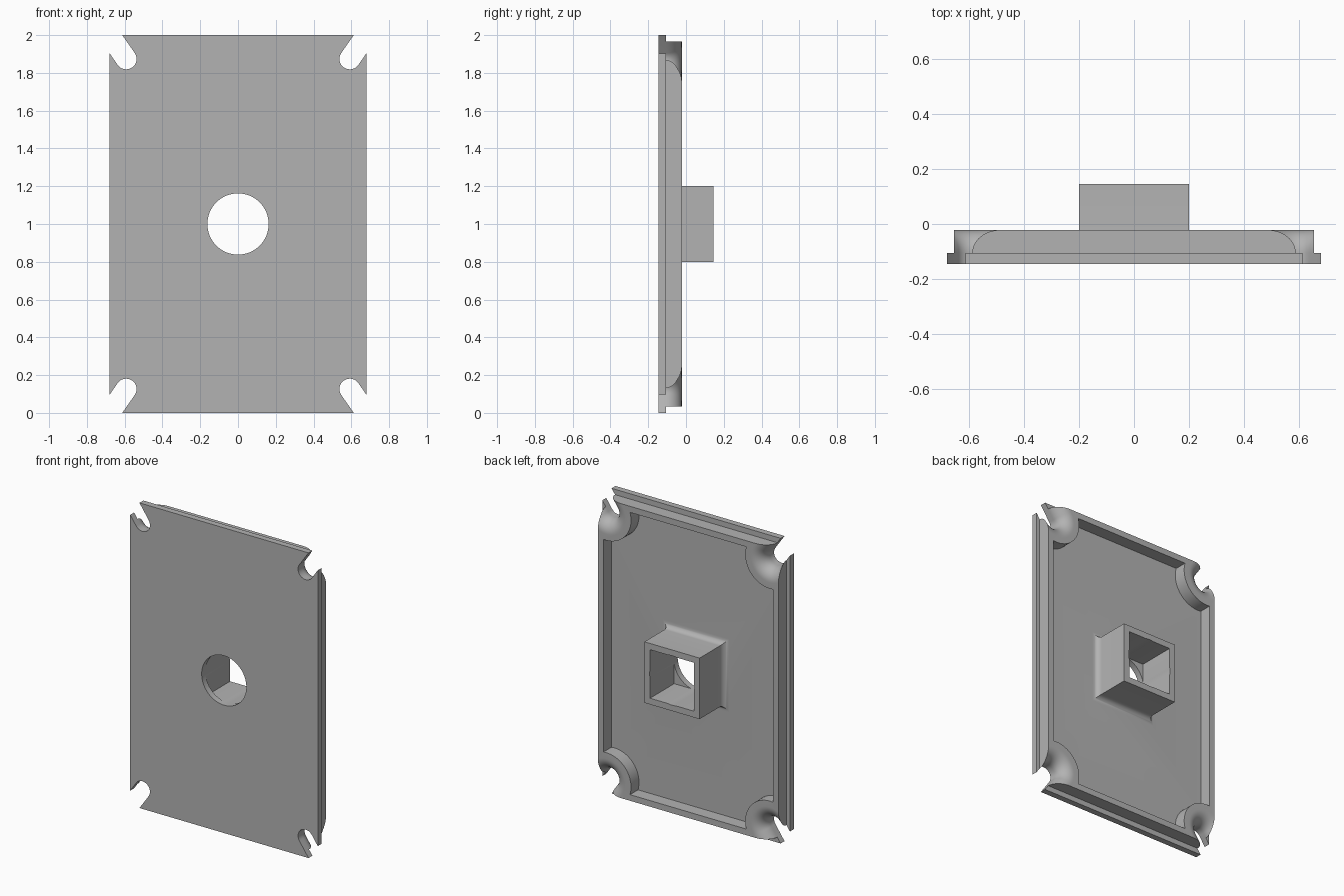
import bpy, bmesh
from math import sin, cos, pi, atan2
from mathutils import Vector

cube = bpy.data.objects.get("Cube")
if cube:
    bpy.data.objects.remove(cube, do_unlink=True)

grey = bpy.data.materials.new("mid grey")
grey.use_nodes = True
grey.diffuse_color = (0.45, 0.45, 0.45, 1)
grey.node_tree.nodes["Principled BSDF"].inputs["Base Color"].default_value = grey.diffuse_color

# Main levels along y and sizes in the x-z plane
FRONT, FLOOR, RIM, BACK = -0.145, -0.105, -0.022, 0.145
MID = 1.0
HOLE_X, HOLE_Z, SLOT_R = 0.592, 0.874, 0.055
FLARE = RIM - FLOOR
WALL = 0.04
CORNERS = [(sx, sz) for sx in (-1, 1) for sz in (-1, 1)]


def loft(bm, rings):
    """Closed solid through rings of (x, z) points, each at its own y."""
    loops = [[bm.verts.new((x, y, z + MID)) for x, z in pts] for y, pts in rings]
    n = len(loops[0])
    for a, b in zip(loops, loops[1:]):
        for i in range(n):
            j = (i + 1) % n
            bm.faces.new((a[i], a[j], b[j], b[i]))
    bm.faces.new(loops[0])
    bm.faces.new(loops[-1])


def solid(name, *lofts):
    bm = bmesh.new()
    for rings in lofts:
        loft(bm, rings)
    bmesh.ops.recalc_face_normals(bm, faces=bm.faces[:])
    mesh = bpy.data.meshes.new(name)
    bm.to_mesh(mesh)
    bm.free()
    mesh.materials.append(grey)
    ob = bpy.data.objects.new(name, mesh)
    bpy.context.collection.objects.link(ob)
    return ob


def rect(w, h):
    return [(-w, -h), (w, -h), (w, h), (-w, h)]


def circle(cx, cz, r, n=64):
    return [(cx + r * cos(2 * pi * i / n), cz + r * sin(2 * pi * i / n)) for i in range(n)]


def prism(pts, y0, y1):
    return [(y0, pts), (y1, pts)]


def combine(target, tool, operation):
    mod = target.modifiers.new(operation, "BOOLEAN")
    mod.operation, mod.solver, mod.object = operation, "EXACT", tool
    bpy.context.view_layer.objects.active = target
    bpy.ops.object.modifier_apply(modifier=mod.name)
    bpy.data.objects.remove(tool, do_unlink=True)


def slot_outline(r, sx, sz, n=32):
    """Round-ended slot that runs out through the corner."""
    out = Vector((0.68 - HOLE_X, 1.0 - HOLE_Z)).normalized()
    a = atan2(out.y, out.x)
    c = Vector((HOLE_X, HOLE_Z))
    pts = [c + r * Vector((cos(a + pi / 2 + pi * i / n), sin(a + pi / 2 + pi * i / n)))
           for i in range(n + 1)]
    pts += [pts[-1] + out * 0.4, pts[0] + out * 0.4]
    return [(sx * p.x, sz * p.y) for p in pts]


def flared_slot(sx, sz, steps=12):
    levels = [(-0.2, SLOT_R)]
    for i in range(steps + 1):
        t = pi / 2 * i / steps
        levels.append((FLOOR + FLARE * sin(t), SLOT_R + FLARE * (1 - cos(t))))
    levels.append((0.05, SLOT_R + FLARE))
    return [(y, slot_outline(r, sx, sz)) for y, r in levels]


# Face plate with a raised, slightly inset block for the rim
cover = solid("cover_plate", prism(rect(0.68, 1.0), FRONT, FLOOR))
combine(cover, solid("rim_block", prism(rect(0.655, 0.965), FLOOR - 0.02, RIM)), "UNION")

# Pocket inside the rim, leaving a round collar in each corner
pocket = solid("pocket", prism(rect(0.655 - WALL, 0.965 - WALL), FLOOR, 0.1))
collars = solid("collars", *[prism(circle(sx * HOLE_X, sz * HOLE_Z, SLOT_R + FLARE + WALL), -0.2, 0.2)
                             for sx, sz in CORNERS])
combine(pocket, collars, "DIFFERENCE")
combine(cover, pocket, "DIFFERENCE")

# Flared corner slots
combine(cover, solid("corner_slots", *[flared_slot(sx, sz) for sx, sz in CORNERS]), "DIFFERENCE")

# Square socket with a filleted foot
foot = [(FLOOR - 0.02, rect(0.24, 0.24))]
for i in range(9):
    t = pi / 2 * i / 8
    h = 0.24 - 0.04 * sin(t)
    foot.append((FLOOR + 0.04 * (1 - cos(t)), rect(h, h)))
foot.append((BACK, rect(0.2, 0.2)))
combine(cover, solid("socket", foot), "UNION")

# Square bore, and the round hole that runs right through
combine(cover, solid("bore", prism(rect(0.159, 0.159), FLOOR, 0.3)), "DIFFERENCE")
combine(cover, solid("round_hole", prism(circle(0, 0, 0.162, 96), -0.3, 0.3)), "DIFFERENCE")

bpy.ops.object.select_all(action="DESELECT")
cover.select_set(True)
bpy.context.view_layer.objects.active = cover
bpy.ops.object.shade_smooth_by_angle(angle=pi / 6)
